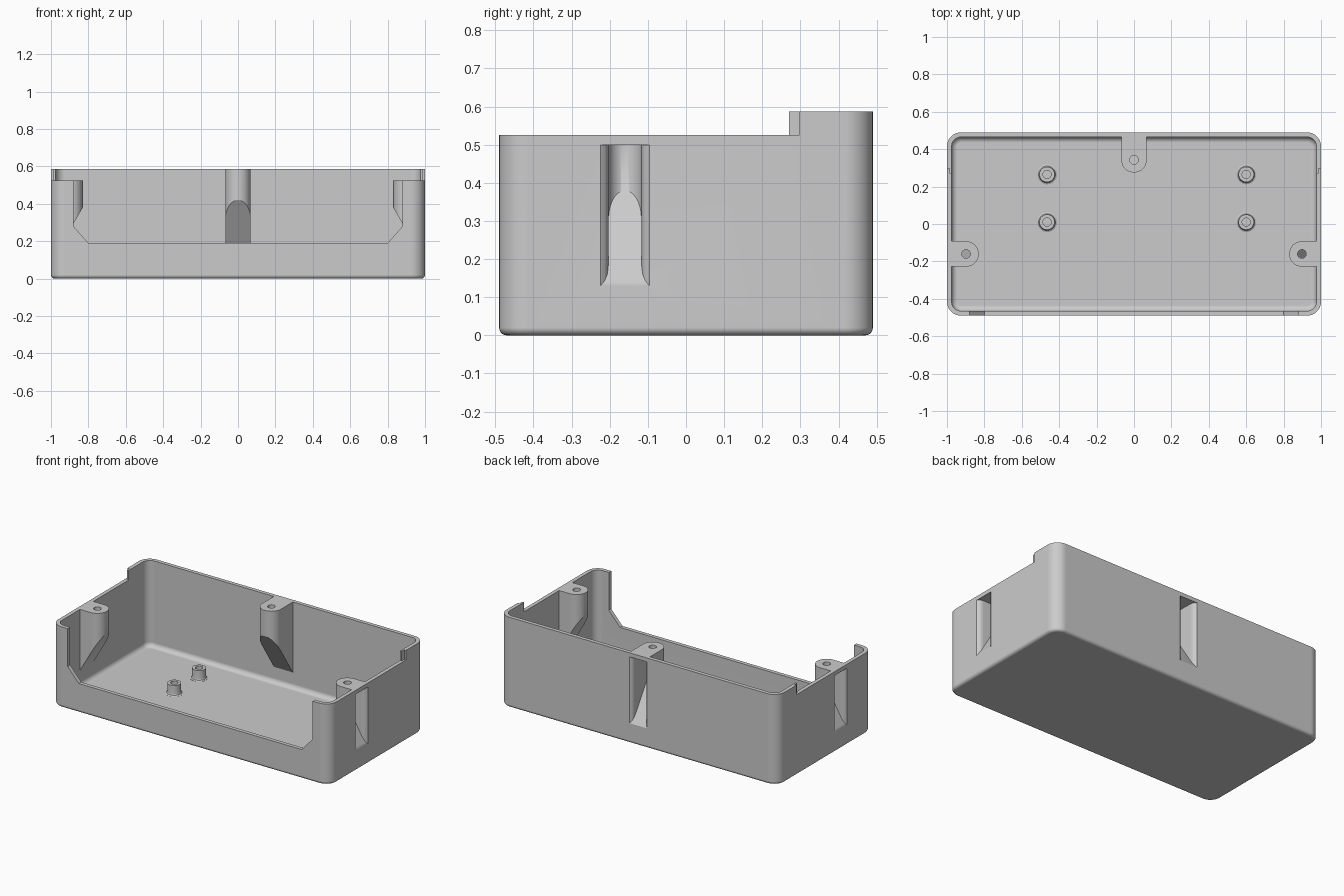
import bpy, bmesh, math
from mathutils import Matrix, Vector

cube = bpy.data.objects.get("Cube")
if cube:
    bpy.data.objects.remove(cube, do_unlink=True)

plastic = bpy.data.materials.new("grey_plastic")
plastic.use_nodes = True
GREY = (0.6, 0.6, 0.6, 1)
plastic.diffuse_color = GREY
plastic.node_tree.nodes["Principled BSDF"].inputs["Base Color"].default_value = GREY

HX, HY, WALL = 1.0, 0.49, 0.025
TOP, RIM = 0.587, 0.525


def finish(name, bm, matrix=None):
    if matrix:
        bm.transform(matrix)
    bmesh.ops.recalc_face_normals(bm, faces=bm.faces[:])
    mesh = bpy.data.meshes.new(name)
    bm.to_mesh(mesh)
    bm.free()
    mesh.materials.append(plastic)
    obj = bpy.data.objects.new(name, mesh)
    bpy.context.scene.collection.objects.link(obj)
    return obj


def loft(name, rings, matrix=None):
    """Skin a stack of equal-sized point rings and cap both ends."""
    bm = bmesh.new()
    loops = [[bm.verts.new(p) for p in ring] for ring in rings]
    n = len(loops[0])
    for a, b in zip(loops, loops[1:]):
        for i in range(n):
            j = (i + 1) % n
            bm.faces.new((a[i], a[j], b[j], b[i]))
    bm.faces.new(loops[0][::-1])
    bm.faces.new(loops[-1])
    return finish(name, bm, matrix)


def prism(name, outline, z0, z1, matrix=None):
    return loft(name, [[(x, y, z) for x, y in outline] for z in (z0, z1)], matrix)


def circle(r, n=32):
    return [(r * math.cos(math.tau * i / n), r * math.sin(math.tau * i / n)) for i in range(n)]


def rounded_rect(hx, hy, r, seg=10):
    pts = []
    for q, (sx, sy) in enumerate(((1, 1), (-1, 1), (-1, -1), (1, -1))):
        for i in range(seg + 1):
            a = (q + i / seg) * math.pi / 2
            pts.append((sx * (hx - r) + r * math.cos(a), sy * (hy - r) + r * math.sin(a)))
    return pts


def tray(name, hx, hy, r, z0, z1, fillet):
    """Rounded box with a filleted lower edge."""
    rings = []
    for i in range(7):
        a = i / 6 * math.pi / 2
        inset = fillet * (1 - math.sin(a))
        z = z0 + fillet * (1 - math.cos(a))
        rings.append([(x, y, z) for x, y in rounded_rect(hx - inset, hy - inset, r - inset)])
    rings.append([(x, y, z1) for x, y in rounded_rect(hx, hy, r)])
    return loft(name, rings)


def wedge(name, mouth, half, tip, z_top, z_slope, slope, matrix):
    """Round-ended column (u inward, v across) with its underside cut on a slant."""
    arc = [(tip - half + half * math.sin(a), -half * math.cos(a))
           for a in (i / 20 * math.pi for i in range(21))]
    outline = [(u, -v) for u, v in mouth] + arc + [(u, v) for u, v in reversed(mouth)]
    obj = prism(name, outline, 0, z_top)
    bm = bmesh.new()
    bm.from_mesh(obj.data)
    bmesh.ops.bisect_plane(bm, geom=bm.verts[:] + bm.edges[:] + bm.faces[:],
                           plane_co=Vector((0, 0, z_slope)),
                           plane_no=Vector((-slope, 0, 1)), clear_inner=True)
    bmesh.ops.holes_fill(bm, edges=[e for e in bm.edges if e.is_boundary])
    bmesh.ops.recalc_face_normals(bm, faces=bm.faces[:])
    bm.transform(matrix)
    bm.to_mesh(obj.data)
    bm.free()
    return obj


def combine(target, tool, operation):
    mod = target.modifiers.new("combine", "BOOLEAN")
    mod.operation, mod.object, mod.solver = operation, tool, "EXACT"
    bpy.context.view_layer.objects.active = target
    bpy.ops.object.modifier_apply(modifier=mod.name)
    bpy.data.objects.remove(tool, do_unlink=True)


def smooth(obj):
    bpy.ops.object.select_all(action="DESELECT")
    obj.select_set(True)
    bpy.context.view_layer.objects.active = obj
    bpy.ops.object.shade_smooth_by_angle(angle=math.radians(32))
    mod = obj.modifiers.new("flat_normals", "WEIGHTED_NORMAL")
    mod.keep_sharp = True


# Hollow shell, left tall and trimmed to height later
shell = tray("enclosure_shell", HX, HY, 0.075, 0, 0.65, 0.02)
combine(shell, tray("cavity", HX - WALL, HY - WALL, 0.05, 0.028, 0.8, 0.03), "DIFFERENCE")

# Screw bosses: position, inward direction, reach, slope top, top height
bosses = [
    ((HX, -0.16), math.pi, 0.17, 0.38, RIM),
    ((-HX, -0.16), 0, 0.17, 0.38, RIM),
    ((0, HY), -math.pi / 2, 0.215, 0.42, TOP),
]
LOW = 0.13
placed = []
for (x, y), angle, tip, high, top in bosses:
    m = Matrix.Translation((x, y, 0)) @ Matrix.Rotation(angle, 4, "Z")
    k = (high - LOW) / (tip - WALL)
    placed.append((m, tip, k, top))
    combine(shell, wedge("boss", [(0.012, 0.068)], 0.068, tip, 0.65,
                         LOW - k * WALL, k, m), "UNION")

# Outside screw pockets with flared mouths, and the screw holes above them
for m, tip, k, top in placed:
    mouth = [(-0.04, 0.072), (0, 0.064), (0.008, 0.053), (0.018, 0.046), (0.035, 0.043)]
    combine(shell, wedge("pocket", mouth, 0.043, tip - WALL, top - 0.026,
                         LOW, k, m), "DIFFERENCE")
    hole = prism("hole", circle(0.023), top - 0.1, 0.8, m @ Matrix.Translation((tip - 0.068, 0, 0)))
    combine(shell, hole, "DIFFERENCE")

# Trim the top level
combine(shell, prism("top_trim", rounded_rect(1.2, 0.7, 0.1), TOP, 0.9), "DIFFERENCE")

# Lower the side rims in front of the step
for s in (1, -1):
    step = [(0.5, -0.7), (1.2, -0.7), (1.2, 0.297), (0.987, 0.297), (0.987, 0.27), (0.5, 0.27)]
    combine(shell, prism("rim_step", [(s * x, y) for x, y in step], RIM, 0.9), "DIFFERENCE")

# Front opening with chamfered lower corners
half = [(0.8, 0.19), (0.88, 0.28), (0.88, 0.9)]
opening = half + [(-x, z) for x, z in reversed(half)]
combine(shell, prism("front_opening", opening, 0.42, 0.7,
                     Matrix.Rotation(math.pi / 2, 4, "X")), "DIFFERENCE")
smooth(shell)

# Board standoffs with flared feet and blind holes
profile = [(0.053, 0.02), (0.053, 0.029), (0.045, 0.033), (0.041, 0.042),
           (0.041, 0.095), (0.022, 0.095), (0.022, 0.04)]
for side, x in (("right", -0.465), ("left", 0.6)):
    for row, y in (("back", 0.265), ("front", 0.01)):
        rings = [[(px, py, z) for px, py in circle(r)] for r, z in profile]
        smooth(loft(f"standoff_{row}_{side}", rings, Matrix.Translation((x, y, 0))))
